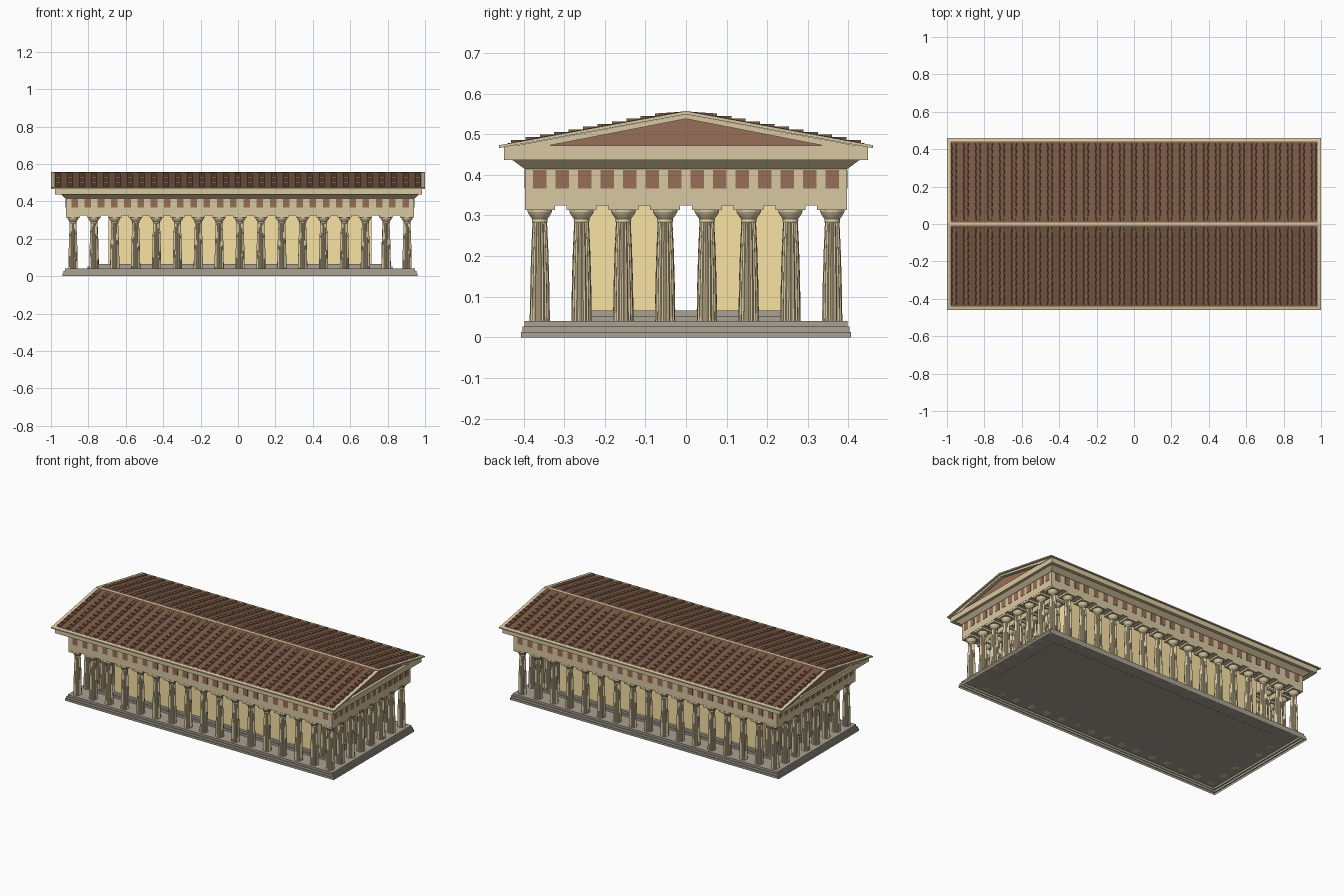
import bpy, bmesh, math

if "Cube" in bpy.data.objects:
    bpy.data.objects.remove(bpy.data.objects["Cube"])

CX = 0.011          # the colonnade sits slightly off the roof centre
ZB, ZT = 0.04, 0.325  # column foot and top


def mat(name, *rgb):
    m = bpy.data.materials.new(name)
    m.diffuse_color = [(c / 255) ** 2.2 for c in rgb] + [1]
    m.use_nodes = True
    m.node_tree.nodes["Principled BSDF"].inputs["Base Color"].default_value = m.diffuse_color
    return m


STONE = mat("stone", 216, 199, 160)
WALL = mat("wall", 248, 226, 162)
FLOOR = mat("floor", 168, 160, 146)
BROWN = mat("terracotta", 150, 111, 88)
TILE = mat("tile", 122, 91, 72)


def finish(name, bm, material):
    bmesh.ops.recalc_face_normals(bm, faces=bm.faces)
    me = bpy.data.meshes.new(name)
    bm.to_mesh(me)
    bm.free()
    me.materials.append(material)
    ob = bpy.data.objects.new(name, me)
    bpy.context.collection.objects.link(ob)
    return ob


def loft(bm, rings, bottom=True):
    """Skin a list of equal-length point rings and cap the ends."""
    vs = [[bm.verts.new(p) for p in r] for r in rings]
    n = len(vs[0])
    for a, b in zip(vs, vs[1:]):
        for i in range(n):
            j = (i + 1) % n
            bm.faces.new((a[i], a[j], b[j], b[i]))
    if bottom:
        bm.faces.new(vs[0])
    bm.faces.new(vs[-1])


def rect(hx, hy, z, cx=CX, cy=0):
    return [(cx + sx * hx, cy + sy * hy, z) for sx, sy in ((-1, -1), (1, -1), (1, 1), (-1, 1))]


def box(bm, hx, hy, z0, z1, cx=CX, cy=0):
    loft(bm, [rect(hx, hy, z0, cx, cy), rect(hx, hy, z1, cx, cy)])


def extrude_x(bm, profile, x0, x1):
    loft(bm, [[(x, y, z) for y, z in profile] for x in (x0, x1)])


def beam_ring(bm, hx, hy, t, z0, z1):
    """Four beams around a rectangle."""
    for s in (-1, 1):
        box(bm, hx, t / 2, z0, z1, CX, s * (hy - t / 2))
        box(bm, t / 2, hy - t, z0, z1, CX + s * (hx - t / 2), 0)


# stepped base, a shell open underneath
bm = bmesh.new()
rings = []
for hx, hy, z0, z1 in ((0.95, 0.406, 0, 0.0135), (0.944, 0.402, 0.0135, 0.027), (0.936, 0.398, 0.027, ZB)):
    rings += [rect(hx, hy, z0), rect(hx, hy, z1)]
loft(bm, rings, bottom=False)
finish("stepped_base", bm, FLOOR)

# inner platform
bm = bmesh.new()
box(bm, 0.815, 0.28, ZB - 0.001, 0.053)
box(bm, 0.805, 0.272, 0.053, 0.066)
finish("inner_platform", bm, FLOOR)

# inner hall walls with a doorway at both ends
bm = bmesh.new()
for s in (-1, 1):
    box(bm, 0.704, 0.0125, 0.066, 0.415, CX, s * 0.2425)
    for e in (-1, 1):
        box(bm, 0.0125, 0.085, 0.066, 0.415, CX + e * 0.6915, s * 0.145)
finish("hall_walls", bm, WALL)


# fluted column with a round cushion and square slab on top
def column_mesh():
    bm = bmesh.new()

    def ring(r, z, flute):
        return [((r - flute * (i % 2)) * math.cos(i * math.pi / 16),
                 (r - flute * (i % 2)) * math.sin(i * math.pi / 16), z) for i in range(32)]
    shaft = ((0.025, 0), (0.0235, 0.09), (0.0212, 0.17), (0.018, 0.243))
    loft(bm, [ring(r, z, 0.0028) for r, z in shaft])
    head = ((0.0185, 0.243), (0.0195, 0.247), (0.0185, 0.251), (0.022, 0.256),
            (0.027, 0.263), (0.030, 0.269), (0.030, 0.273))
    loft(bm, [ring(r, z, 0) for r, z in head])
    box(bm, 0.037, 0.037, 0.273, 0.285, 0, 0)
    return finish("column", bm, STONE)


proto = column_mesh()
xs = [CX - 0.893 + i * 1.786 / 16 for i in range(17)]
ys = [-0.36 + i * 0.72 / 7 for i in range(8)]
spots = [(x, y, ZB) for x in xs for y in (ys[0], ys[-1])]
spots += [(x, y, ZB) for x in (xs[0], xs[-1]) for y in ys[1:-1]]
spots += [(CX + s * 0.78, y, 0.066) for s in (-1, 1) for y in ys[1:-1]]
for i, p in enumerate(spots):
    ob = proto if i == 0 else proto.copy()
    if i:
        bpy.context.collection.objects.link(ob)
    ob.name = "inner_column" if p[2] > ZB else "outer_column"
    ob.location = p
    ob.scale.z = (ZT - p[2]) / 0.285

# beams above the columns
bm = bmesh.new()
beam_ring(bm, 0.931, 0.396, 0.07, ZT, 0.418)
for s in (-1, 1):
    box(bm, 0.03, 0.285, ZT, 0.415, CX + s * 0.78)
finish("beams", bm, STONE)

# brown frieze panels
bm = bmesh.new()
for s in (-1, 1):
    for i in range(26):
        box(bm, 0.0175, 0.002, 0.367, 0.412, CX - 0.885 + i * 1.77 / 25, s * 0.3955)
    for i in range(14):
        box(bm, 0.002, 0.017, 0.367, 0.412, CX + s * 0.9305, -0.36 + i * 0.72 / 13)
finish("frieze_panels", bm, BROWN)

# flared cornice and ceiling
bm = bmesh.new()
loft(bm, [rect(0.933, 0.398, 0.415), rect(0.957, 0.428, 0.437)])
box(bm, 0.982, 0.448, 0.437, 0.4725, 0.003)
finish("cornice", bm, STONE)

# gable frame: upper roof slab and the moulding under it
bm = bmesh.new()
for s in (-1, 1):
    extrude_x(bm, [(s * y, z) for y, z in ((0.46, 0.466), (0.46, 0.473), (0, 0.557), (0, 0.549))], -1, 1)
    extrude_x(bm, [(s * y, z) for y, z in ((0.448, 0.467), (0, 0.549), (0, 0.538), (0.333, 0.473), (0.333, 0.467))],
              -0.988, 0.988)
box(bm, 0.999, 0.008, 0.55, 0.5575, 0)
finish("gable_frame", bm, STONE)

# recessed gable panel
bm = bmesh.new()
extrude_x(bm, [(-0.41, 0.467), (0.41, 0.467), (0, 0.543)], -0.968, 0.968)
finish("gable_panel", bm, BROWN)

# roof covering: flat sheets with raised overlapping cover tiles
SLOPE = 0.084 / 0.46
ROWS, COLS = 11, 31
bm = bmesh.new()


def roof_z(y):
    return 0.557 - SLOPE * y


for s in (-1, 1):
    extrude_x(bm, [(s * y, roof_z(y) + h) for y, h in ((0.008, -0.003), (0.008, 0.0008), (0.441, 0.0008), (0.441, -0.003))],
              -0.98, 0.98)
    for r in range(ROWS):
        y1 = 0.076 + r * 0.0355
        y0 = max(0.008, y1 - 0.0355) if r else 0.008
        for c in range(COLS):
            x = -0.962 + c * 1.924 / (COLS - 1)
            rings = []
            for y, w, h in ((y0, 0.014, 0.0015 if r else 0), (y1, 0.018, 0.008)):
                z = roof_z(y)
                rings.append([(x - w, s * y, z - 0.002), (x - w * 0.6, s * y, z + h),
                              (x + w * 0.6, s * y, z + h), (x + w, s * y, z - 0.002)])
            loft(bm, rings)
finish("roof_tiles", bm, TILE)
